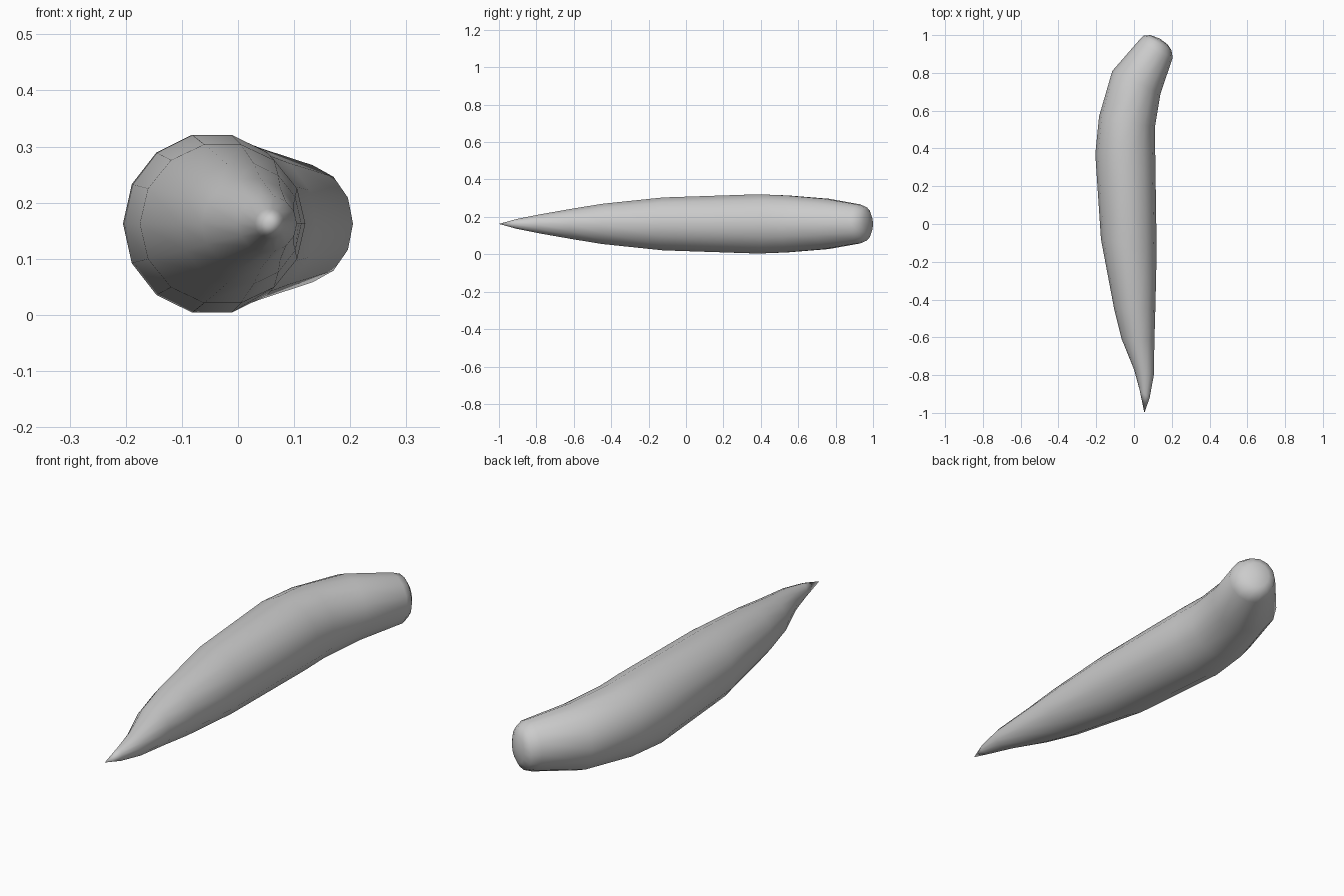
import bpy, bmesh, math

if "Cube" in bpy.data.objects:
    bpy.data.objects.remove(bpy.data.objects["Cube"])

SIDES = 14
MID_Z = 0.1625

# Cross-sections along the bend: left point (x, y), right point (x, y), half height
SECTIONS = [
    (0.030, -0.88, 0.083, -0.92, 0.027),
    (0.000, -0.77, 0.105, -0.80, 0.051),
    (-0.065, -0.61, 0.108, -0.62, 0.082),
    (-0.105, -0.45, 0.113, -0.45, 0.110),
    (-0.175, -0.08, 0.120, -0.15, 0.145),
    (-0.205, 0.37, 0.112, 0.40, 0.1625),
    (-0.185, 0.57, 0.110, 0.51, 0.156),
    (-0.115, 0.81, 0.140, 0.69, 0.138),
    (0.020, 0.965, 0.205, 0.88, 0.107),
    (0.050, 0.997, 0.198, 0.92, 0.091),
    (0.085, 1.000, 0.178, 0.95, 0.060),
]
TIP = (0.055, -1.0, MID_Z)
END = (0.137, 0.982, MID_Z)

bm = bmesh.new()


def ring(lx, ly, rx, ry, rz):
    cx, cy, hx, hy = (lx + rx) / 2, (ly + ry) / 2, (lx - rx) / 2, (ly - ry) / 2
    verts = []
    for i in range(SIDES):
        a = math.tau * i / SIDES
        c, s = math.cos(a), math.sin(a)
        verts.append(bm.verts.new((cx + hx * c, cy + hy * c, MID_Z + rz * s)))
    return verts


# Tapered bent body with a pointed tip and a blunt rounded end
rings = [ring(*s) for s in SECTIONS]
tip, end = bm.verts.new(TIP), bm.verts.new(END)
for i in range(SIDES):
    j = (i + 1) % SIDES
    for a, b in zip(rings, rings[1:]):
        bm.faces.new((a[i], a[j], b[j], b[i]))
    bm.faces.new((tip, rings[0][j], rings[0][i]))
    bm.faces.new((end, rings[-1][i], rings[-1][j]))
bmesh.ops.recalc_face_normals(bm, faces=bm.faces)
for f in bm.faces:
    f.smooth = True

mesh = bpy.data.meshes.new("tapered_body")
bm.to_mesh(mesh)
bm.free()
body = bpy.data.objects.new("tapered_body", mesh)
bpy.context.collection.objects.link(body)

# Plain grey finish
grey = bpy.data.materials.new("light_grey")
grey.diffuse_color = (0.6, 0.6, 0.6, 1)
grey.use_nodes = True
grey.node_tree.nodes["Principled BSDF"].inputs["Base Color"].default_value = grey.diffuse_color
mesh.materials.append(grey)
